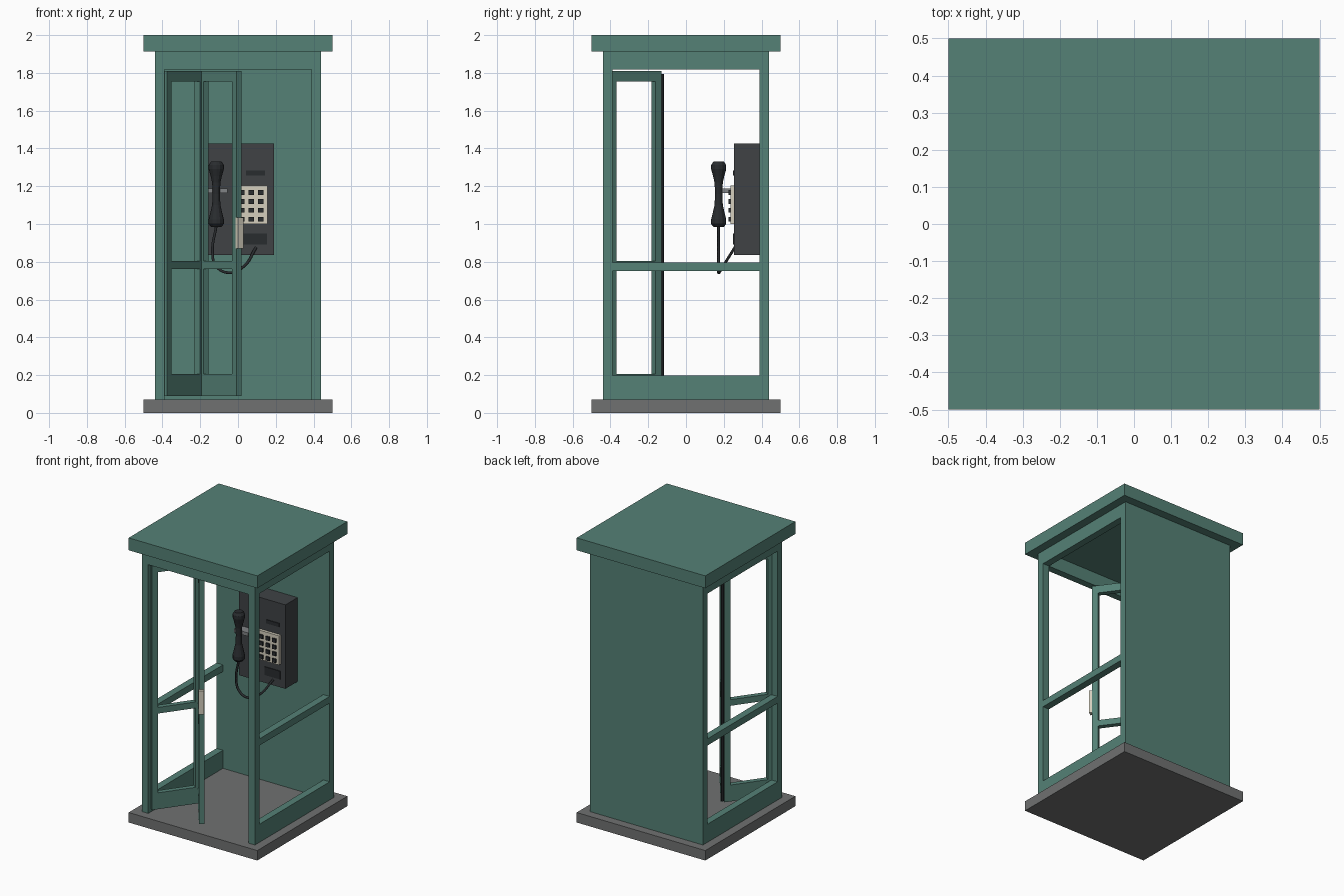
import bpy, bmesh, math
from mathutils import Matrix, Vector

if "Cube" in bpy.data.objects:
    bpy.data.objects.remove(bpy.data.objects["Cube"])


def material(name, rgb):
    m = bpy.data.materials.new(name)
    m.diffuse_color = (*rgb, 1)
    m.use_nodes = True
    m.node_tree.nodes["Principled BSDF"].inputs["Base Color"].default_value = m.diffuse_color
    return m


GREEN = material("green_paint", (0.09, 0.22, 0.18))
STONE = material("base_grey", (0.16, 0.165, 0.165))
DARK = material("phone_grey", (0.05, 0.055, 0.06))
BLACK = material("dark_plastic", (0.022, 0.025, 0.028))
CREAM = material("cream", (0.66, 0.62, 0.51))
METAL = material("metal", (0.22, 0.23, 0.24))


def boxes(name, mat, spans, matrix=Matrix()):
    """One object from boxes given as (x0, x1, y0, y1, z0, z1)."""
    bm = bmesh.new()
    for x0, x1, y0, y1, z0, z1 in spans:
        place = Matrix.Translation(((x0 + x1) / 2, (y0 + y1) / 2, (z0 + z1) / 2))
        size = Matrix.Diagonal((x1 - x0, y1 - y0, z1 - z0, 1))
        bmesh.ops.create_cube(bm, size=1, matrix=place @ size)
    return finish(name, mat, bm, matrix)


def finish(name, mat, bm, matrix=Matrix()):
    me = bpy.data.meshes.new(name)
    bm.to_mesh(me)
    bm.free()
    me.materials.append(mat)
    ob = bpy.data.objects.new(name, me)
    ob.matrix_world = matrix
    bpy.context.collection.objects.link(ob)
    return ob


def lathe(name, mat, profile, x, y, sides):
    """Closed turned solid from (radius, z) pairs."""
    bm = bmesh.new()
    rings = [[bm.verts.new((r * math.cos(a), r * math.sin(a), z))
              for a in (2 * math.pi * i / sides for i in range(sides))]
             for r, z in profile]
    for a, b in zip(rings, rings[1:]):
        for i in range(sides):
            j = (i + 1) % sides
            bm.faces.new((a[i], a[j], b[j], b[i]))
    bm.faces.new(rings[0][::-1])
    bm.faces.new(rings[-1])
    return finish(name, mat, bm, Matrix.Translation((x, y, 0)))


# Cabin shell
O, I = 0.44, 0.39
boxes("base", STONE, [(-.5, .5, -.5, .5, 0, .07)])
boxes("roof", GREEN, [(-.5, .5, -.5, .5, 1.913, 2)])
boxes("back_wall", GREEN, [(-O, O, I, O, .07, 1.913)])
boxes("front_header", GREEN, [(-I, I, -O, -I, 1.818, 1.913)])
for side, x0, x1 in (("left", -O, -I), ("right", I, O)):
    boxes(side + "_front_post", GREEN, [(x0, x1, -O, -I, .07, 1.913)])
    boxes(side + "_header", GREEN, [(x0, x1, -I, I, 1.818, 1.913)])
    boxes(side + "_mid_rail", GREEN, [(x0, x1, -I, I, .75, .797)])
    boxes(side + "_kick_panel", GREEN, [(x0, x1, -I, I, .07, .197)])


# Folding door: two framed leaves meeting at an inward fold
def leaf(name, start, end):
    d = Vector(end) - Vector(start)
    L, t, w = d.length, .0175, .04
    m = Matrix.Translation((*start, 0)) @ Matrix.Rotation(math.atan2(d.y, d.x), 4, 'Z')
    boxes(name, GREEN, [(0, w, -t, t, .09, 1.81), (L - w, L, -t, t, .09, 1.81),
                        (w, L - w, -t, t, .09, .205), (w, L - w, -t, t, .762, .805),
                        (w, L - w, -t, t, 1.755, 1.81)], m)
    return m, L


fold = (-.193, -.14)
leaf("inner_door_leaf", (-.389, -.41), fold)
m, L = leaf("outer_door_leaf", fold, (.005, -.41))
boxes("door_handle", CREAM, [(L - .003, L + .02, -.02, .014, .87, 1.035)], m)
lathe("door_hinge", BLACK, [(.011, .1), (.011, 1.795)], -.195, -.127, 8)

# Telephone
boxes("phone_body", DARK, [(-.17, .19, .255, .39, .835, 1.425)])
boxes("keypad_plate", CREAM, [(-.015, .155, .235, .255, 1.0, 1.205)])
boxes("keys", BLACK, [(x - .014, x + .014, .224, .235, z - .013, z + .013)
                      for x in (.02, .07, .12) for z in (1.025, 1.073, 1.12, 1.167)])
boxes("coin_slot", BLACK, [(.042, .143, .25, .258, 1.258, 1.284)])
boxes("coin_tray", BLACK, [(.03, .153, .25, .259, .892, .95)])
boxes("cradle", METAL, [(-.165, -.055, .19, .255, 1.163, 1.187)])

# Handset
lathe("handset", BLACK, [(.028, .985), (.04, 1.0), (.04, 1.025), (.03, 1.065), (.022, 1.1),
                         (.019, 1.16), (.022, 1.22), (.03, 1.255), (.04, 1.29),
                         (.04, 1.312), (.028, 1.33)], -.115, .173, 12)

# Hanging cord
cu = bpy.data.curves.new("handset_cord", 'CURVE')
cu.dimensions = '3D'
cu.bevel_depth, cu.bevel_resolution, cu.resolution_u = .008, 1, 6
cu.use_fill_caps = True
path = [(-.115, .173, .99), (-.135, .173, .85), (-.115, .173, .775), (-.045, .173, .742),
        (.03, .195, .775), (.095, .258, .875)]
sp = cu.splines.new('BEZIER')
sp.bezier_points.add(len(path) - 1)
for p, co in zip(sp.bezier_points, path):
    p.co = co
    p.handle_left_type = p.handle_right_type = 'AUTO'
cu.materials.append(BLACK)
bpy.context.collection.objects.link(bpy.data.objects.new("handset_cord", cu))
